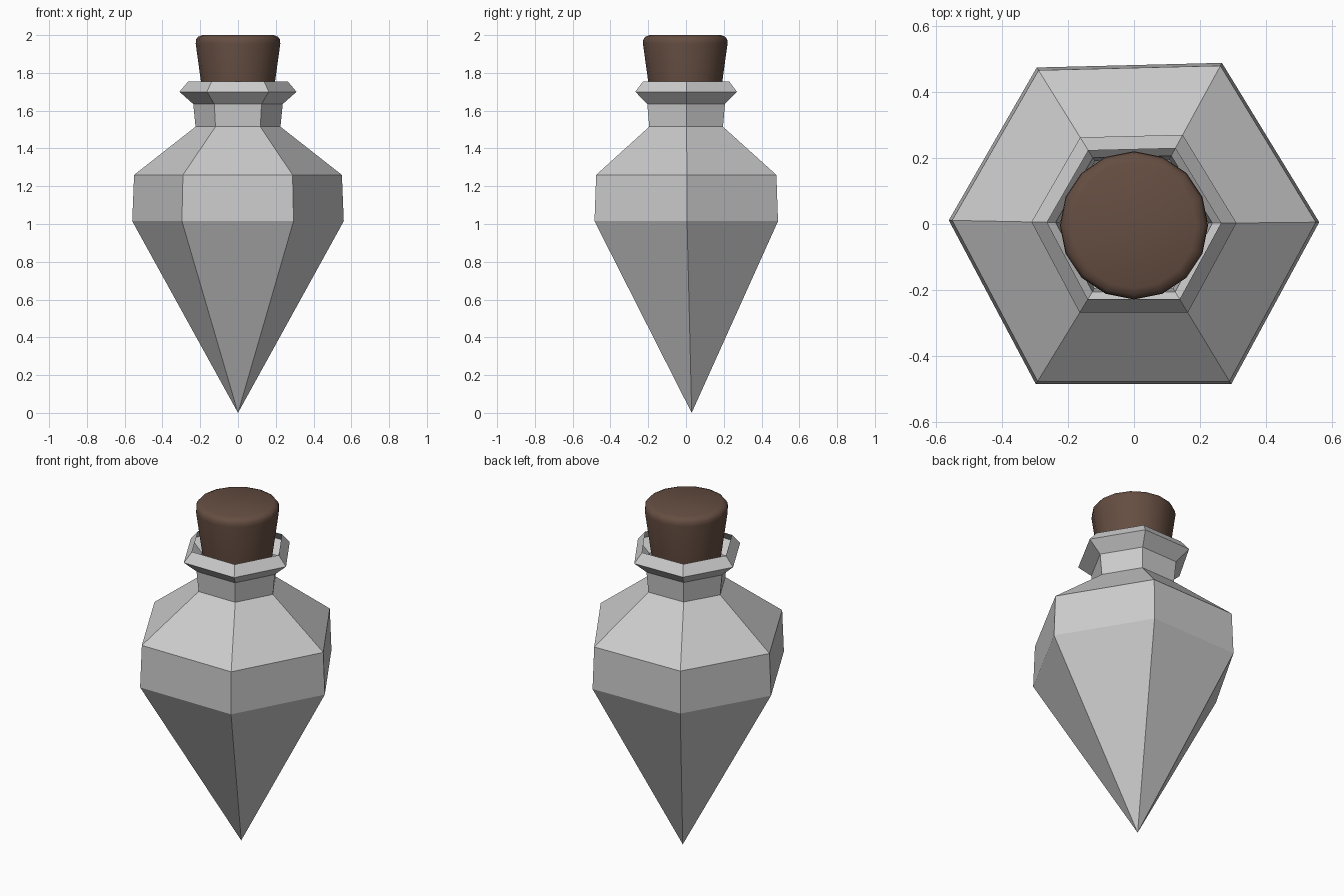
import bpy, bmesh
from math import cos, sin, pi, radians

if "Cube" in bpy.data.objects:
    bpy.data.objects.remove(bpy.data.objects["Cube"])


def make_object(name, bm):
    bmesh.ops.recalc_face_normals(bm, faces=bm.faces[:])
    mesh = bpy.data.meshes.new(name)
    bm.to_mesh(mesh)
    bm.free()
    obj = bpy.data.objects.new(name, mesh)
    bpy.context.collection.objects.link(obj)
    return obj


def bridge(bm, lower, upper):
    n = len(lower)
    for i in range(n):
        j = (i + 1) % n
        bm.faces.new((lower[i], lower[j], upper[j], upper[i]))


def add_rings(bm, outline, profile, y_off=0.0):
    rings = [[bm.verts.new((r * x, r * y + y_off, z)) for x, y in outline]
             for r, z in profile]
    for a, b in zip(rings, rings[1:]):
        bridge(bm, a, b)
    return rings


# Bottle: slightly irregular hexagon, pointed base, open flared lip
hexagon = [(1, 0.01), (0.525, -0.865), (-0.53, -0.865),
           (-1, 0.02), (-0.525, 0.845), (0.475, 0.87)]
bottle_profile = [(0.56, 1.015), (0.55, 1.26), (0.225, 1.515),
                  (0.237, 1.635), (0.31, 1.70), (0.263, 1.755)]
bm = bmesh.new()
rings = add_rings(bm, hexagon, bottle_profile)
tip = bm.verts.new((0, 0.03, 0))
for i in range(6):
    bm.faces.new((tip, rings[0][(i + 1) % 6], rings[0][i]))
bottle = make_object("bottle", bm)

# Cork: tapered stopper with a rounded top edge
circle = [(cos(2 * pi * i / 16), sin(2 * pi * i / 16)) for i in range(16)]
cork_profile = [(0.172, 1.58), (0.224, 1.955), (0.222, 1.977),
                (0.212, 1.991), (0.19, 2.0)]
bm = bmesh.new()
rings = add_rings(bm, circle, cork_profile, -0.004)
bm.faces.new(rings[0][::-1])
bm.faces.new(rings[-1])
cork = make_object("cork", bm)

brown = bpy.data.materials.new("cork_brown")
brown.diffuse_color = (0.13, 0.075, 0.053, 1)
brown.use_nodes = True
brown.node_tree.nodes["Principled BSDF"].inputs["Base Color"].default_value = brown.diffuse_color
cork.data.materials.append(brown)

bpy.ops.object.select_all(action='DESELECT')
cork.select_set(True)
bpy.context.view_layer.objects.active = cork
bpy.ops.object.shade_smooth_by_angle(angle=radians(60))
